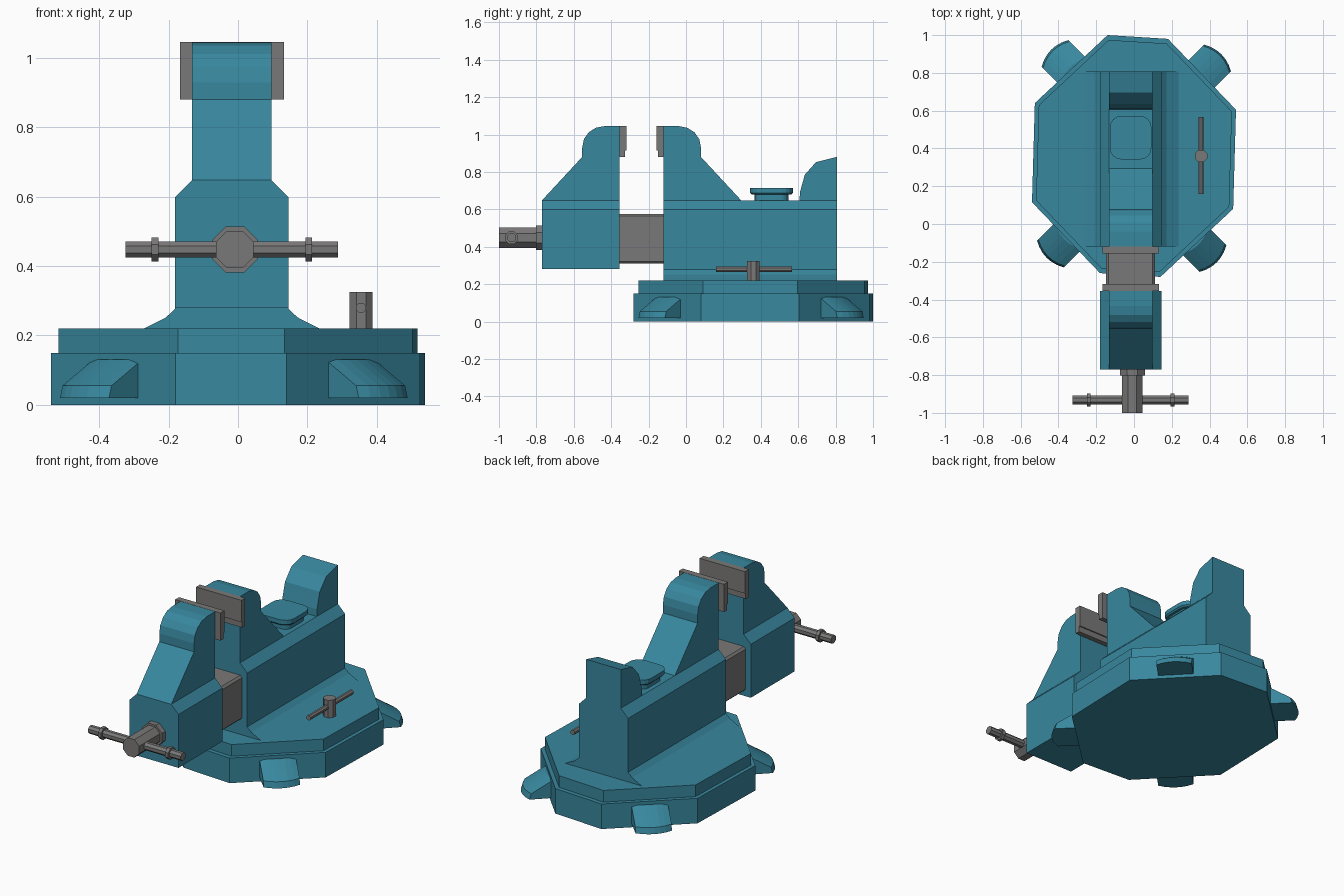
import bpy, bmesh, math
from mathutils import Vector

if "Cube" in bpy.data.objects:
    bpy.data.objects.remove(bpy.data.objects["Cube"])

CX = -0.018   # centre line of the vice body
BY = 0.36     # centre of the base in y


def material(name, rgb):
    m = bpy.data.materials.new(name)
    m.diffuse_color = (*rgb, 1)
    m.use_nodes = True
    m.node_tree.nodes["Principled BSDF"].inputs["Base Color"].default_value = m.diffuse_color
    return m


teal = material("teal paint", (0.040, 0.245, 0.345))
steel = material("grey steel", (0.195, 0.190, 0.188))


def skin(name, rings, mat):
    """Closed solid through a list of matching point rings."""
    bm = bmesh.new()
    vs = [[bm.verts.new(p) for p in r] for r in rings]
    n = len(vs[0])
    for a, b in zip(vs, vs[1:]):
        for i in range(n):
            j = (i + 1) % n
            bm.faces.new((a[i], a[j], b[j], b[i]))
    bm.faces.new(vs[0])
    bm.faces.new(vs[-1])
    bmesh.ops.recalc_face_normals(bm, faces=bm.faces)
    me = bpy.data.meshes.new(name)
    bm.to_mesh(me)
    bm.free()
    me.materials.append(mat)
    ob = bpy.data.objects.new(name, me)
    bpy.context.collection.objects.link(ob)
    return ob


def prism(name, pts, axis, a, b, mat):
    """Extrude a 2D profile along an axis: x -> (y,z), y -> (x,z), z -> (x,y)."""
    k = "xyz".index(axis)

    def place(p, d):
        c = list(p)
        c.insert(k, d)
        return Vector(c)
    return skin(name, [[place(p, d) for p in pts] for d in (a, b)], mat)


def octagon(u, v, r):
    """Flat-topped octagon; r is half the width across flats."""
    R = r / math.cos(math.pi / 8)
    return [(u + R * math.cos(math.pi * (i + .5) / 4),
             v + R * math.sin(math.pi * (i + .5) / 4)) for i in range(8)]


def mirrored(right):
    """Close a half section (offsets from the centre line) into a full one."""
    return [(CX + x, z) for x, z in right] + [(CX - x, z) for x, z in reversed(right)]


# Base: slightly turned octagon in two steps
half = [(0.14, -0.64), (0.525, -0.28), (0.54, 0.245), (0.18, 0.62)]
octa = half + [(-x, -y) for x, y in half]


def base_ring(s):
    return [(x * s, BY + y * s) for x, y in octa]


prism("base_plate", base_ring(1.0), "z", 0, 0.15, teal)
prism("swivel_plate", base_ring(0.96), "z", 0.15, 0.22, teal)

# Four sloped mounting lugs on the diagonals
lug = [(0.42, 0.02), (0.68, 0.02), (0.67, 0.055), (0.545, 0.13), (0.42, 0.13)]
for name, deg, shift in (("lug_rear_right", 45, 0.054), ("lug_rear_left", 135, 0.088),
                         ("lug_front_left", 225, 0.054), ("lug_front_right", 315, -0.088)):
    if name == "lug_rear_left":
        shift = -0.088
    a = math.radians(deg)
    out, side = Vector((math.cos(a), math.sin(a), 0)), Vector((-math.sin(a), math.cos(a), 0))
    rings = []
    for i in range(7):
        t = -1 + i / 3
        bulge = 0.028 * (1 - t * t)
        rings.append([Vector((0, BY, z)) + out * (r + (bulge if r > 0.5 else 0))
                      + side * (shift + 0.1 * t) for r, z in lug])
    skin(name, rings, teal)

# Fixed body with flared foot, and the sliding front body
top_section = [(0.163, 0.60), (0.115, 0.648)]
prism("fixed_body", mirrored([(0.253, 0.22), (0.19, 0.252), (0.163, 0.277)] + top_section),
      "y", -0.12, 0.807, teal)
prism("sliding_body", mirrored([(0.163, 0.28)] + top_section), "y", -0.77, -0.355, teal)

# Jaws and their steel plates, front and mirrored rear
jaw = [(-0.77, 0.648), (-0.555, 0.88), (-0.555, 0.93), (-0.546, 0.975), (-0.52, 1.012),
       (-0.482, 1.036), (-0.435, 1.045), (-0.355, 1.045), (-0.355, 0.648)]
plate = [(-0.355, 0.88), (-0.325, 0.88), (-0.325, 0.915), (-0.318, 0.915),
         (-0.318, 1.046), (-0.355, 1.046)]
for name, flip in (("front", False), ("rear", True)):
    def turn(pts):
        return [(-0.475 - y, z) if flip else (y, z) for y, z in pts]
    prism(name + "_jaw", turn(jaw), "x", CX - 0.115, CX + 0.115, teal)
    prism(name + "_jaw_plate", turn(plate), "x", CX - 0.15, CX + 0.15, steel)

# Rear horn
horn = [(0.607, 0.648), (0.609, 0.69), (0.635, 0.785), (0.695, 0.852),
        (0.807, 0.88), (0.807, 0.648)]
prism("rear_horn", horn, "x", CX - 0.115, CX + 0.115, teal)


# Small anvil with rounded corners on a neck
def rounded(hx, hy, r, z):
    pts = []
    for q, (sx, sy) in enumerate(((1, 1), (-1, 1), (-1, -1), (1, -1))):
        for i in range(5):
            a = math.pi / 2 * (q + i / 4)
            pts.append(Vector((CX + sx * (hx - r) + r * math.cos(a),
                               0.457 + sy * (hy - r) + r * math.sin(a), z)))
    return pts


skin("anvil_neck", [rounded(0.088, 0.09, 0.04, z) for z in (0.645, 0.683)], teal)
skin("anvil_top", [rounded(0.102, 0.107, 0.055, 0.68), rounded(0.11, 0.115, 0.06, 0.688),
                   rounded(0.11, 0.115, 0.06, 0.714)], teal)

# Steel slide bar between the bodies
slide = [(0.117, 0.31), (0.129, 0.322), (0.129, 0.563), (0.117, 0.575)]
prism("slide_bar", mirrored(slide), "y", -0.355, -0.12, steel)

# Screw, collar and cross handle with stop rings
SX, SZ = -0.009, 0.448
prism("screw_collar", octagon(SX, SZ, 0.066), "y", -0.803, -0.77, steel)
prism("screw_head", octagon(SX, SZ, 0.054), "y", -1.0, -0.80, steel)
prism("handle_bar", octagon(-0.932, SZ, 0.023), "x", CX - 0.307, CX + 0.307, steel)
for name, s in (("left", -1), ("right", 1)):
    x = CX + s * 0.222
    prism("handle_ring_" + name, octagon(-0.932, SZ, 0.034), "x", x - 0.01, x + 0.01, steel)

# Swivel lock bolt and its bar
prism("lock_bolt", octagon(0.355, BY, 0.033), "z", 0.22, 0.325, steel)
prism("lock_bar", octagon(0.355, 0.28, 0.014), "y", 0.16, 0.567, steel)
